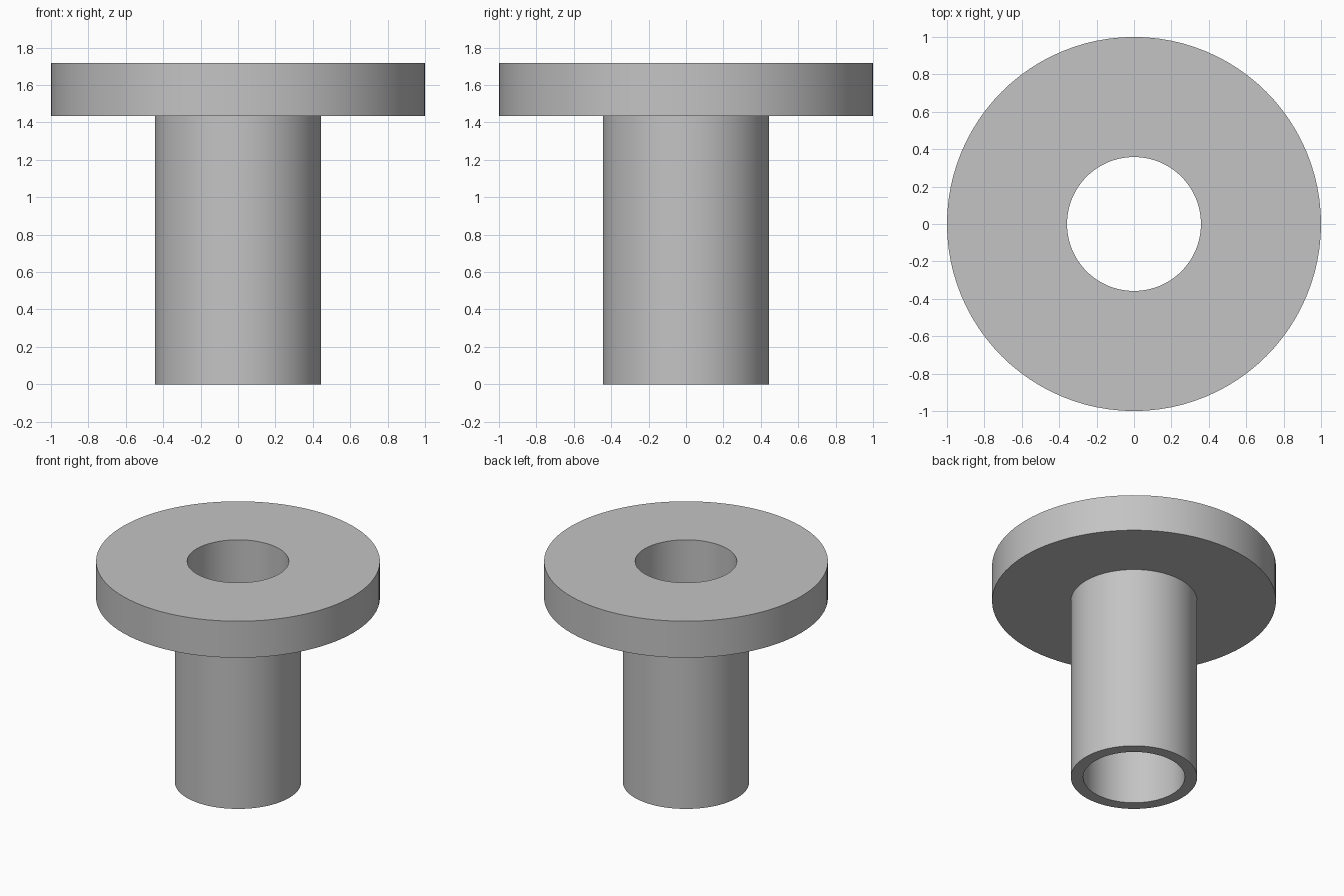
import bpy
import bmesh
import math

cube = bpy.data.objects.get("Cube")
if cube:
    bpy.data.objects.remove(cube, do_unlink=True)

SEGMENTS = 96
FLANGE_R, TUBE_R, BORE_R = 1.0, 0.445, 0.358
FLANGE_Z, TOP_Z = 1.434, 1.718

# Plain grey metal
grey = bpy.data.materials.new("grey metal")
colour = (0.55, 0.55, 0.55, 1.0)
grey.diffuse_color = colour
grey.use_nodes = True
shader = next(n for n in grey.node_tree.nodes if n.type == 'BSDF_PRINCIPLED')
shader.inputs["Base Color"].default_value = colour


def lathe(name, profile):
    """Revolve a closed (radius, height) profile around the z axis."""
    bm = bmesh.new()
    verts = [bm.verts.new((r, 0, z)) for r, z in profile]
    edges = [bm.edges.new((a, b)) for a, b in zip(verts, verts[1:] + verts[:1])]
    bmesh.ops.spin(bm, geom=verts + edges, cent=(0, 0, 0), axis=(0, 0, 1),
                   angle=math.tau, steps=SEGMENTS, use_merge=True)
    bmesh.ops.remove_doubles(bm, verts=bm.verts[:], dist=0.0001)
    bmesh.ops.recalc_face_normals(bm, faces=bm.faces[:])
    mesh = bpy.data.meshes.new(name)
    bm.to_mesh(mesh)
    bm.free()
    mesh.materials.append(grey)
    obj = bpy.data.objects.new(name, mesh)
    bpy.context.collection.objects.link(obj)
    bpy.ops.object.select_all(action='DESELECT')
    obj.select_set(True)
    bpy.context.view_layer.objects.active = obj
    bpy.ops.object.shade_smooth_by_angle(angle=math.radians(30))
    return obj


# Hollow sleeve with a flange at the top, bored right through
lathe("flanged_bushing", [
    (BORE_R, 0), (TUBE_R, 0), (TUBE_R, FLANGE_Z),
    (FLANGE_R, FLANGE_Z), (FLANGE_R, TOP_Z), (BORE_R, TOP_Z),
])
